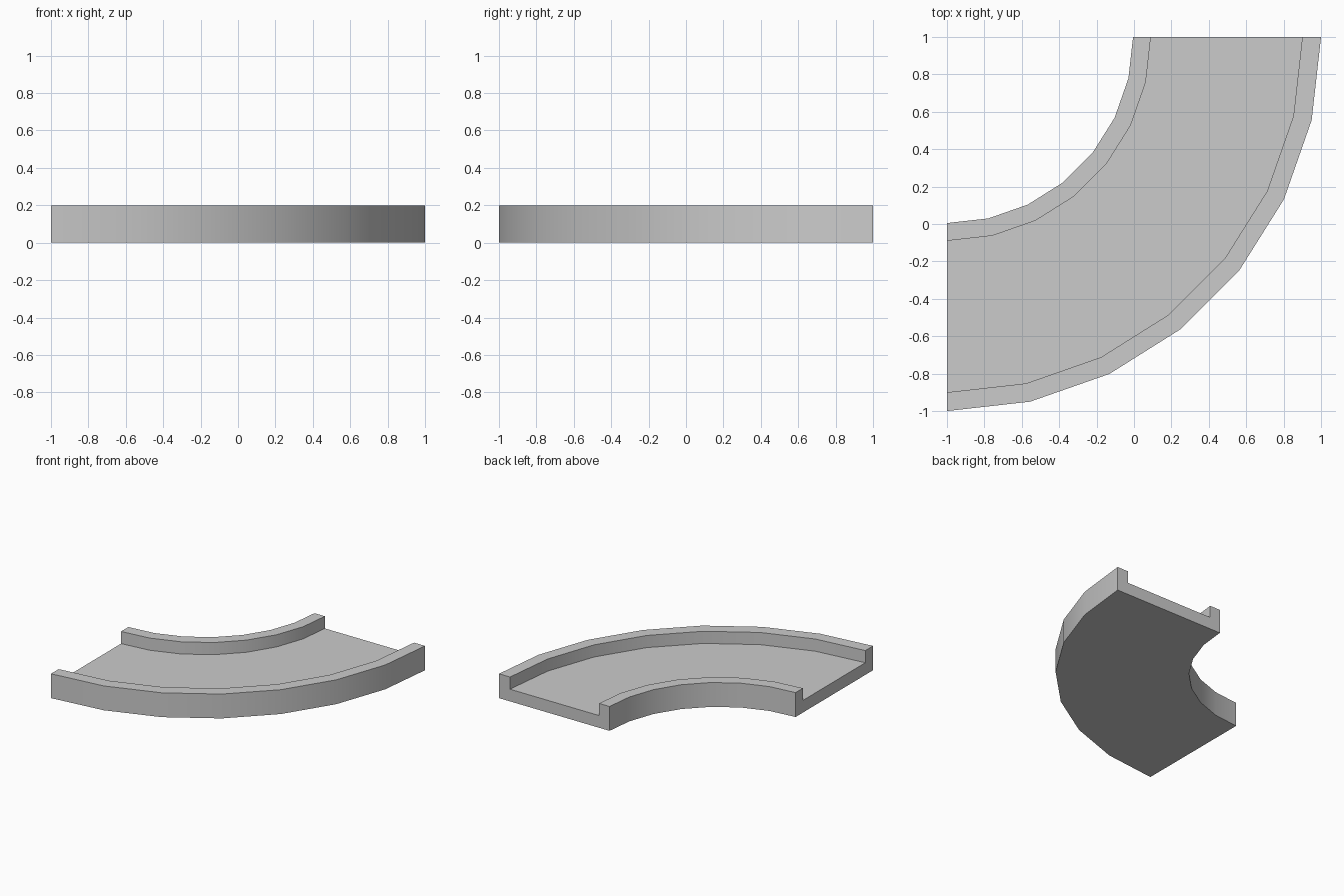
import bpy, bmesh
from math import radians

if "Cube" in bpy.data.objects:
    bpy.data.objects.remove(bpy.data.objects["Cube"])

# Channel cross-section: (radius from bend centre, height)
R_IN, R_RAIL_IN, R_RAIL_OUT, R_OUT = 0.995, 1.09, 1.9, 2.0
FLOOR, TOP = 0.1, 0.2
profile = [(R_IN, 0), (R_OUT, 0), (R_OUT, TOP), (R_RAIL_OUT, TOP),
           (R_RAIL_OUT, FLOOR), (R_RAIL_IN, FLOOR), (R_RAIL_IN, TOP), (R_IN, TOP)]
CENTRE = (-1, 1, 0)
SEGMENTS = 7

# Sweep the section a quarter turn about the bend centre
bm = bmesh.new()
verts = [bm.verts.new((CENTRE[0], CENTRE[1] - r, z)) for r, z in profile]
start_cap = bm.faces.new(verts)
edges = list(start_cap.edges)
result = bmesh.ops.spin(bm, geom=verts + edges, cent=CENTRE, axis=(0, 0, 1),
                        angle=radians(90), steps=SEGMENTS, use_duplicate=False)

# Close the far end
end_edges = [g for g in result["geom_last"] if isinstance(g, bmesh.types.BMEdge)]
bmesh.ops.contextual_create(bm, geom=end_edges)
bmesh.ops.recalc_face_normals(bm, faces=bm.faces)

mesh = bpy.data.meshes.new("curved_track")
bm.to_mesh(mesh)
bm.free()
track = bpy.data.objects.new("curved_track", mesh)
bpy.context.collection.objects.link(track)

# Smooth curved walls, sharp rail edges
bpy.context.view_layer.objects.active = track
track.select_set(True)
bpy.ops.object.shade_smooth_by_angle(angle=radians(30))
